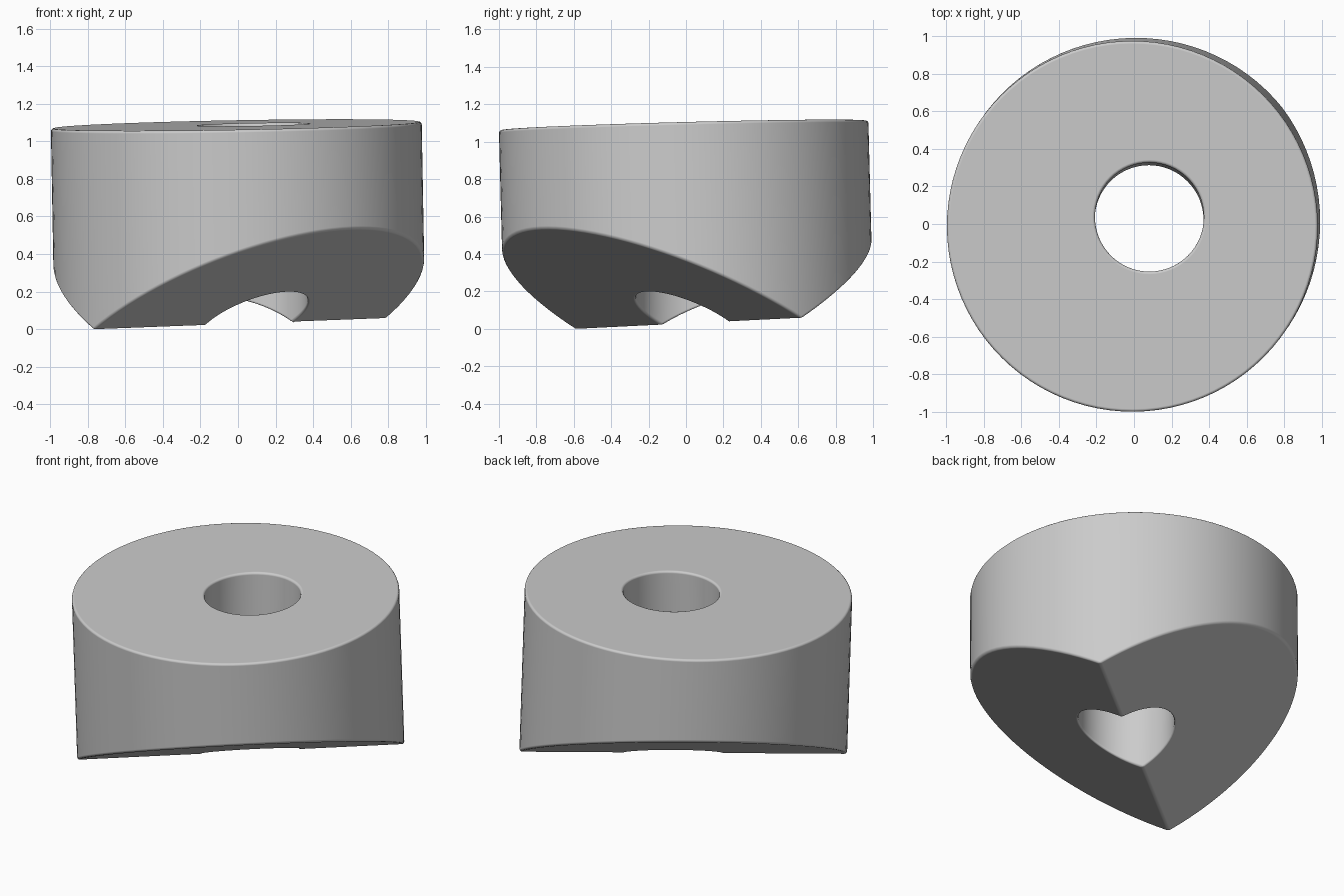
import bpy, bmesh, math
from mathutils import Matrix, Vector

cube = bpy.data.objects.get("Cube")
if cube:
    bpy.data.objects.remove(cube, do_unlink=True)

RADIUS, HEIGHT = 0.988, 1.063
SLOPE = 0.525            # rise of each underside face, away from the ridge
RIDGE_ANGLE = math.atan2(1.219, 1.57)
HOLE_RADIUS = 0.29

grey = bpy.data.materials.new("plain grey")
grey.use_nodes = True
colour = (0.6, 0.6, 0.6, 1)
grey.diffuse_color = colour
grey.node_tree.nodes["Principled BSDF"].inputs["Base Color"].default_value = colour


def add_cylinder(bm, radius, bottom, top, segments):
    bmesh.ops.create_cone(bm, cap_ends=True, segments=segments, radius1=radius,
                          radius2=radius, depth=top - bottom,
                          matrix=Matrix.Translation((0, 0, (top + bottom) / 2)))


def make_object(name, bm, matrix):
    bmesh.ops.transform(bm, matrix=matrix, verts=bm.verts)
    bmesh.ops.recalc_face_normals(bm, faces=bm.faces)
    mesh = bpy.data.meshes.new(name)
    bm.to_mesh(mesh)
    bm.free()
    mesh.materials.append(grey)
    obj = bpy.data.objects.new(name, mesh)
    bpy.context.collection.objects.link(obj)
    return obj


def leaning(origin, axis, turn=0):
    lean = Vector((0, 0, 1)).rotation_difference(Vector(axis)).to_matrix().to_4x4()
    return Matrix.Translation(origin) @ lean @ Matrix.Rotation(turn, 4, 'Z')


# Round body, cut below by two sloping planes that meet in a ridge
bm = bmesh.new()
add_cylinder(bm, RADIUS, -0.2, HEIGHT, 96)
for side in (-1, 1):
    cut = bmesh.ops.bisect_plane(
        bm, geom=bm.verts[:] + bm.edges[:] + bm.faces[:], dist=1e-5,
        plane_co=(0, 0, 0), plane_no=(0, side * SLOPE, -1), clear_outer=True)
    rim = [e for e in cut["geom_cut"] if isinstance(e, bmesh.types.BMEdge) and e.is_boundary]
    bmesh.ops.contextual_create(bm, geom=rim)
body = make_object("wedge_bottomed_ring", bm,
                   leaning((0.010, 0.015, 0.025), (-0.018, -0.026, 1), RIDGE_ANGLE))

# Through hole, set slightly off the centre
bm = bmesh.new()
add_cylinder(bm, HOLE_RADIUS, -0.5, 1.6, 64)
cutter = make_object("hole_cutter", bm, leaning((0.080, 0.021, 0), (0.002, 0.0145, 1)))
cutter.hide_render = True

# Bore the hole, soften the edges and keep the broad faces flat
bpy.ops.object.select_all(action='DESELECT')
bpy.context.view_layer.objects.active = body
body.select_set(True)
bore = body.modifiers.new("bore", 'BOOLEAN')
bore.operation = 'DIFFERENCE'
bore.solver = 'EXACT'
bore.object = cutter
bpy.ops.object.modifier_apply(modifier="bore")
bpy.data.objects.remove(cutter, do_unlink=True)

bevel = body.modifiers.new("soft edges", 'BEVEL')
bevel.width = 0.015
bevel.segments = 3
bevel.limit_method = 'ANGLE'
bevel.angle_limit = math.radians(30)
bevel.use_clamp_overlap = False
bpy.ops.object.modifier_apply(modifier="soft edges")
bpy.ops.object.shade_smooth()
weighted = body.modifiers.new("flat faces", 'WEIGHTED_NORMAL')
weighted.weight = 100
